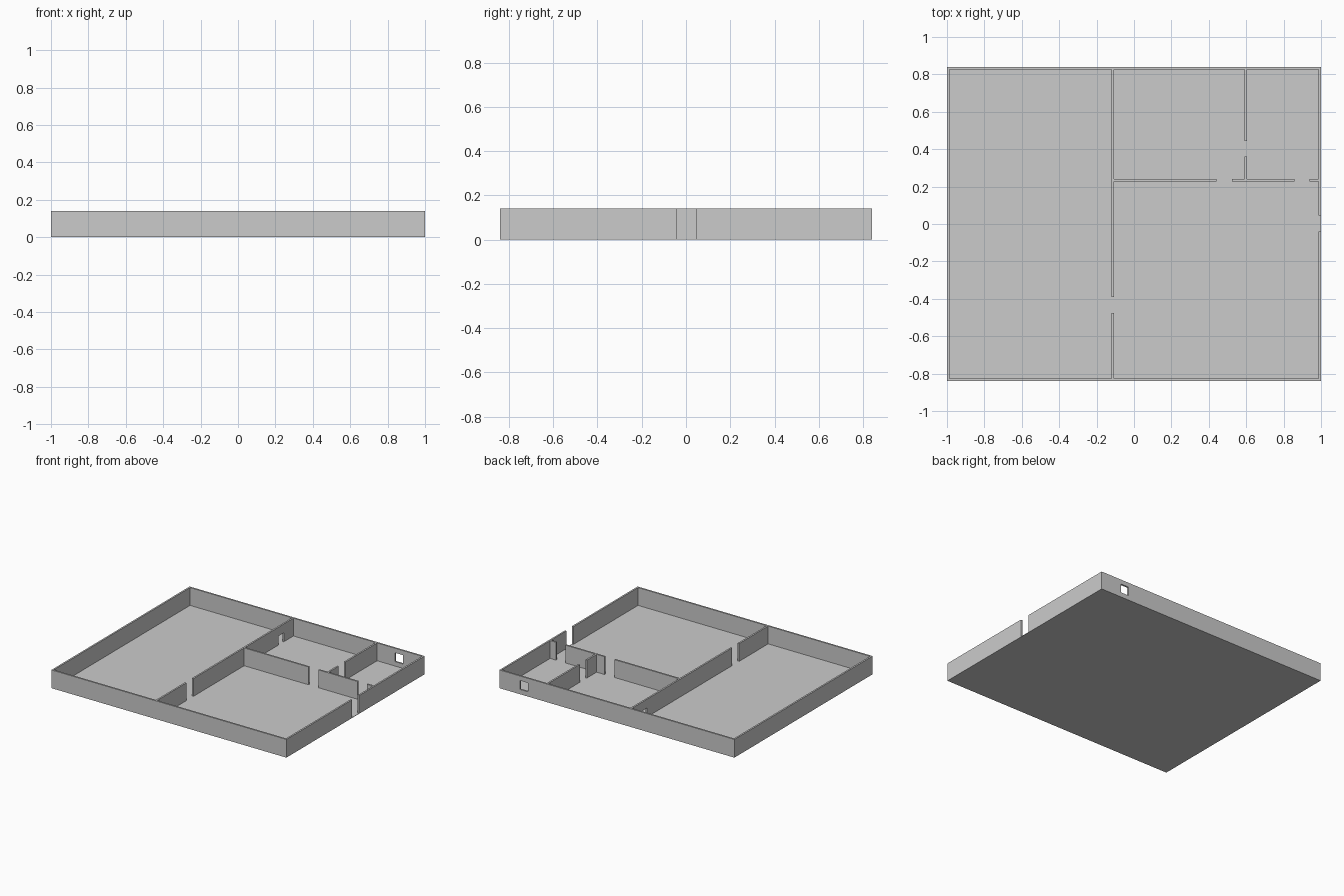
import bpy

if "Cube" in bpy.data.objects:
    bpy.data.objects.remove(bpy.data.objects["Cube"])

HX, HY, H, T = 1.0, 0.84, 0.14, 0.013   # half sizes, wall height, wall thickness
FLOOR = 0.003


def box(name, x0, x1, y0, y1, z0=0.0, z1=H):
    bpy.ops.mesh.primitive_cube_add(
        size=1, location=((x0 + x1) / 2, (y0 + y1) / 2, (z0 + z1) / 2))
    ob = bpy.context.object
    ob.name = name
    ob.scale = (x1 - x0, y1 - y0, z1 - z0)
    bpy.ops.object.transform_apply(location=False, rotation=False, scale=True)
    return ob


def wall_x(name, y, spans):
    """Wall along x with its near face at y, split by doorways."""
    return [box(f"{name}_{i}", a, b, y, y + T) for i, (a, b) in enumerate(spans, 1)]


def wall_y(name, x, spans):
    """Wall along y with its left face at x, split by doorways."""
    return [box(f"{name}_{i}", x, x + T, a, b) for i, (a, b) in enumerate(spans, 1)]


def cut(wall, name, *bounds):
    """Cut a rectangular opening with a hidden cutter."""
    cutter = box(name, *bounds)
    cutter.hide_render = True
    cutter.hide_viewport = True
    cutter.display_type = 'WIRE'
    mod = wall.modifiers.new(name, 'BOOLEAN')
    mod.operation = 'DIFFERENCE'
    mod.solver = 'EXACT'
    mod.object = cutter


# Floor slab
box("floor", -HX, HX, -HY, HY, 0, FLOOR)

# Outer walls, with the entrance gap on the right
IX, IY = HX - T, HY - T
wall_x("front_wall", -HY, [(-HX, HX)])
back = wall_x("back_wall", IY, [(-HX, HX)])[0]
wall_y("left_wall", -HX, [(-IY, IY)])
wall_y("right_wall", IX, [(-IY, -0.04), (0.045, IY)])

# Inner partitions with doorways
MX, MY = -0.12, 0.228
main = wall_y("main_partition", MX, [(-IY, -0.475), (-0.39, IY)])
wall_x("cross_partition", MY, [(MX + T, 0.44), (0.525, 0.857), (0.937, IX)])
wall_y("small_room_partition", 0.592, [(MY + T, 0.36), (0.445, IY)])

# Back window and the low opening in the main partition
cut(back, "window_cutter", 0.757, 0.825, IY - 0.05, HY + 0.05, 0.037, 0.105)
cut(main[1], "low_opening_cutter", MX - 0.05, MX + T + 0.05, 0.645, 0.71, -0.02, 0.072)
